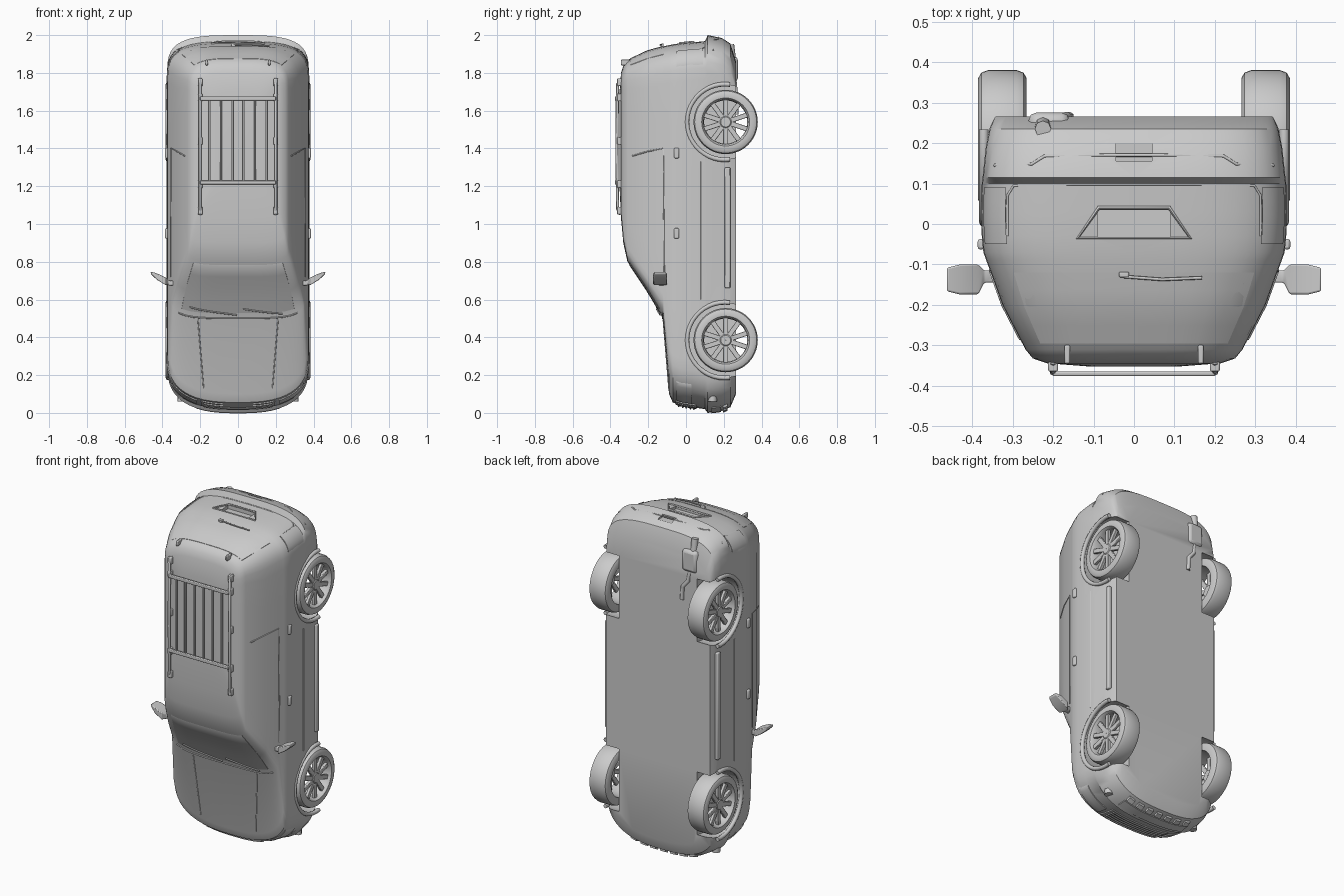
import bpy, bmesh, math
from mathutils import Vector

if "Cube" in bpy.data.objects:
    bpy.data.objects.remove(bpy.data.objects["Cube"])

# Body layers from underside to roof: height y, nose z, tail z, half width, nose depth, tail depth
LAYERS = [(.265, .10, 1.86, .345, .25, .20), (.235, .03, 1.955, .357, .25, .2), (.19, .01, 1.985, .366, .25, .2),
          (.115, 0, 2.0, .374, .25, .2), (.10, .02, 1.967, .376, .25, .2), (.03, .03, 1.962, .378, .25, .2),
          (-.03, .04, 1.957, .376, .25, .2), (-.07, .055, 1.951, .372, .25, .2), (-.09, .10, 1.947, .365, .25, .2),
          (-.122, .50, 1.94, .353, .13, .2), (-.2, .635, 1.92, .325, .1, .2), (-.31, .80, 1.868, .268, .08, .15),
          (-.332, .90, 1.838, .25, .08, .13), (-.344, 1.03, 1.80, .215, .08, .1), (-.352, 1.2, 1.7, .11, .1, .1)]


def nose_power(y):
    return .75 if y > -.1 else .5


def layer(y):
    for a, b in zip(LAYERS, LAYERS[1:]):
        if b[0] <= y <= a[0]:
            t = (a[0] - y) / (a[0] - b[0])
            return [p + (q - p) * t for p, q in zip(a, b)]


def on_end(f, y, rear, off=0):
    # point on nose or tail; f is the fraction of the half width
    _, zf, zr, w, df, dr = layer(y)
    e = .6 if rear else nose_power(y)
    k = 1 - max(0, 1 - abs(f) ** (2 / e)) ** (e / 2)
    return Vector((f * w, y, zr - dr * k + off if rear else zf + df * k - off))


def on_side(s, y, z, off=0):
    return Vector((s * (layer(y)[3] + off), y, z))


def finish(ob, angle=35):
    bpy.ops.object.select_all(action='DESELECT')
    ob.select_set(True)
    bpy.context.view_layer.objects.active = ob
    bpy.ops.object.shade_smooth_by_angle(angle=math.radians(angle))
    return ob


def mesh(name, verts, faces):
    me = bpy.data.meshes.new(name)
    me.from_pydata([tuple(v) for v in verts], [], faces)
    bm = bmesh.new()
    bm.from_mesh(me)
    bmesh.ops.recalc_face_normals(bm, faces=bm.faces)
    bm.to_mesh(me)
    bm.free()
    ob = bpy.data.objects.new(name, me)
    bpy.context.collection.objects.link(ob)
    return finish(ob)


def loft(name, rings, closed=False):
    n, m = len(rings[0]), len(rings)
    faces = [(i % m * n + j, i % m * n + (j + 1) % n, (i + 1) % m * n + (j + 1) % n, (i + 1) % m * n + j)
             for i in range(m if closed else m - 1) for j in range(n)]
    if not closed:
        faces += [tuple(range(n)), tuple(range((m - 1) * n, m * n))]
    return mesh(name, [v for r in rings for v in r], faces)


def box(name, loc, size, rot=(0, 0, 0), bevel=.004):
    bpy.ops.mesh.primitive_cube_add(size=1, location=loc, rotation=rot)
    ob = bpy.context.object
    ob.name, ob.scale = name, size
    bpy.ops.object.transform_apply(location=False, rotation=False, scale=True)
    if bevel:
        mod = ob.modifiers.new('bevel', 'BEVEL')
        mod.width, mod.segments = bevel, 2
    return finish(ob)


def tube(name, pts, r, cyclic=False):
    cu = bpy.data.curves.new(name, 'CURVE')
    cu.dimensions, cu.bevel_depth, cu.bevel_resolution, cu.use_fill_caps = '3D', r, 2, True
    sp = cu.splines.new('POLY')
    sp.points.add(len(pts) - 1)
    for p, q in zip(sp.points, pts):
        p.co = (*q, 1)
    sp.use_cyclic_u = cyclic
    ob = bpy.data.objects.new(name, cu)
    bpy.context.collection.objects.link(ob)
    bpy.ops.object.select_all(action='DESELECT')
    ob.select_set(True)
    bpy.context.view_layer.objects.active = ob
    bpy.ops.object.convert(target='MESH')
    return finish(bpy.context.object, 50)


def patch(name, f0, f1, y0, y1, rear, off=.004, n=12, m=4):
    # raised panel that follows the nose or tail
    grid = [[on_end(f0 + (f1 - f0) * i / n, y0 + (y1 - y0) * j / m, rear, off) for i in range(n + 1)] for j in range(m + 1)]
    back = Vector((0, 0, -.015 if rear else .015))
    rings = []
    for i in range(n + 1):
        col = [grid[j][i] for j in range(m + 1)]
        rings.append(col + [p + back for p in reversed(col)])
    return loft(name, rings)


def cut(ob, cutter):
    mod = ob.modifiers.new('cut', 'BOOLEAN')
    mod.object, mod.operation, mod.solver = cutter, 'DIFFERENCE', 'EXACT'
    bpy.context.view_layer.objects.active = ob
    bpy.ops.object.modifier_apply(modifier=mod.name)
    bpy.data.objects.remove(cutter)


# Body shell
rings = []
for y, zf, zr, w, df, dr in LAYERS:
    half = []
    for i in range(13):
        t = math.radians(7.5 * i)
        e = nose_power(y)
        half.append((w * math.sin(t) ** e, zf + df * (1 - max(0, math.cos(t)) ** e)))
    half += [(w, zf + df + (zr - dr - zf - df) * k / 6) for k in range(1, 6)]
    for i in range(12, -1, -1):
        t = math.radians(7.5 * i)
        half.append((w * math.sin(t) ** .6, zr - dr * (1 - max(0, math.cos(t)) ** .6)))
    rings.append([(x, y, z) for x, z in half] + [(-x, y, z) for x, z in half[-2:0:-1]])
body = loft('body', rings)

# Wheel wells, plate recess and tow notch
AXLES, HUB_Y = (.385, 1.54), .21
for s in (-1, 1):
    for z in AXLES:
        bpy.ops.mesh.primitive_cylinder_add(vertices=48, radius=.197, depth=.25, location=(s * .383, .205, z),
                                            rotation=(0, math.pi / 2, 0))
        cut(body, bpy.context.object)
cut(body, box('recess_cutter', (0, 0, 2.0), (.18, .07, .12), bevel=0))
cut(body, box('tow_cutter', (0, .178, 2.03), (.09, .045, .11), bevel=0))
finish(body)

# Wheels with arch trims
TYRE = [(.12, -.06), (.15, -.06), (.164, -.052), (.17, -.036), (.17, .036), (.164, .052), (.15, .06),
        (.127, .058), (.118, .045), (.114, 0), (.118, -.05)]
HUB = [(.001, .02), (.034, .02), (.036, .04), (.026, .048), (.001, .048)]
for s in (-1, 1):
    for z in AXLES:
        def lathe(name, prof, n=48):
            return loft(name, [[(s * (.325 + px), HUB_Y + r * math.cos(2 * math.pi * k / n),
                                 z + r * math.sin(2 * math.pi * k / n)) for r, px in prof] for k in range(n)], True)
        lathe('tyre', TYRE)
        lathe('hub', HUB, 24)
        for k in range(10):
            a = 2 * math.pi * (k + .5) / 10
            box('spoke', (s * .36, HUB_Y + .073 * math.cos(a), z + .073 * math.sin(a)), (.018, .092, .026), (a, 0, 0), .003)
        arch = []
        for k in range(25):
            a = math.radians(-98 + 196 * k / 24)
            y = .205 - .2 * math.cos(a)
            arch.append(Vector((s * .371, y, z + .2 * math.sin(a))))
        tube('arch_trim', arch, .012)

# Glass panels and lamps
patch('windscreen', -.86, .86, -.14, -.298, False, .003)
patch('rear_window', -.84, .84, -.12, -.295, True, .002)
patch('grille_frame', -.52, .52, -.055, .055, False, .006)
for k in range(5):
    patch('grille_bar', -.48, .48, -.042 + .02 * k, -.034 + .02 * k, False, .012, m=1)
patch('lower_intake', -.6, .6, .135, .185, False, .005)
for k in range(7):
    f = -.54 + .18 * k
    patch('intake_tooth', f - .05, f + .05, .195, .22, False, .012, n=3, m=1)
for s in (-1, 1):
    patch('headlamp', s * .58, s * .93, -.05, .03, False, .006)
    patch('tail_lamp', s * .84, s * .985, -.05, .09, True, .006)
    c = on_end(s * .8, .14, False)
    tube('fog_lamp', [c - Vector((0, 0, .008)), c + Vector((0, 0, .02))], .024)

# Hatch trim, plate surround and rear wiper
tube('plate_surround', [on_end(f, y, True, .003) for f, y in ((-.23, .04), (.23, .04), (.37, -.035), (-.37, -.035))], .005, True)
tube('hatch_seam', [on_end(f, y, True) for f, y in ((-.83, -.03), (-.83, .07), (-.79, .095), (-.4, .098), (0, .098),
                                                  (.4, .098), (.79, .095), (.83, .07), (.83, -.03))], .003)
tube('rear_wiper', [on_end(-.07, -.13, True, .012), on_end(.2, -.137, True, .012), on_end(.48, -.133, True, .012)], .004)
box('rear_wiper_pivot', on_end(-.07, -.125, True, .006), (.025, .014, .02))
bump = [(-.93, .145), (-.68, .148), (-.6, .168), (-.2, .17), (.2, .17), (.6, .168), (.68, .148), (.93, .145)]
tube('bumper_crease', [on_end(f, y, True, -.001) for f, y in bump], .004)

# Front wipers and bonnet edges
for a, b in ((-.75, -.02), (.08, .68)):
    tube('wiper', [on_end(a + (b - a) * k / 6, -.155 + .018 * k / 6, False, .008) for k in range(7)], .004)
tube('cowl_edge', [on_end(-.9 + 1.8 * k / 16, -.124, False, .003) for k in range(17)], .004)
for s in (-1, 1):
    tube('bonnet_crease', [on_end(s * .5, -.091, False, -.002), on_end(s * .6, -.121, False, -.002)], .003)

# Side details
for s in (-1, 1):
    tube('window_frame', [on_side(s, y, z, -.001) for y, z in ((-.115, .72), (-.12, 1.40), (-.2, 1.385), (-.285, 1.36))], .004)
    tube('door_moulding', [on_side(s, .08, .6, -.001), on_side(s, .08, 1.33, -.001)], .003)
    box('side_step', (s * .364, .22, .98), (.022, .03, .64), bevel=.006)
    for z in (.95, 1.375):
        box('door_handle', on_side(s, -.05, z, .004), (.016, .026, .055), bevel=.006)
    # Mirror
    xs = ((.335, .685, .012), (.37, .69, .014), (.385, .698, .02), (.43, .722, .017), (.462, .742, .006))
    mirror = []
    for k, (x, z, d) in enumerate(xs):
        y0, y1 = (-.145, -.115) if k < 2 else (-.174, -.10) if k < 4 else (-.166, -.108)
        mirror.append([(s * x, y0, z - d), (s * x, y1, z - d), (s * x, y1, z + d), (s * x, y0, z + d)])
    ob = loft('mirror', mirror)
    mod = ob.modifiers.new('bevel', 'BEVEL')
    mod.width, mod.segments = .004, 2
    # Roof rail with feet
    tube('roof_rail', [(s * .2, -.345, 1.05), (s * .2, -.362, 1.08), (s * .2, -.366, 1.4), (s * .2, -.362, 1.74), (s * .2, -.34, 1.77)], .008)
    for z in (1.07, 1.21, 1.44, 1.67, 1.75):
        box('rail_foot', (s * .2, -.352, z), (.024, .025, .04))
    box('hatch_hinge', (s * .165, -.322, 1.855), (.014, .046, .03))

# Roof rack
for z in (1.22, 1.665):
    box('rack_crossbar', (0, -.37, z), (.4, .012, .022))
for k in range(6):
    box('rack_slat', (-.15 + .06 * k, -.369, 1.443), (.01, .01, .44), bevel=.002)

# Exhaust
box('muffler', (-.21, .25, 1.82), (.1, .05, .13), bevel=.018)
tube('exhaust_pipe', [(-.21, .255, 1.77), (-.2, .262, 1.7), (-.165, .265, 1.66), (-.16, .265, 1.58)], .012)
tube('tail_pipe', [(-.225, .245, 1.87), (-.225, .235, 1.95)], .02)
tube('muffler_hanger', [(-.19, .24, 1.87), (-.155, .235, 1.89)], .008)
